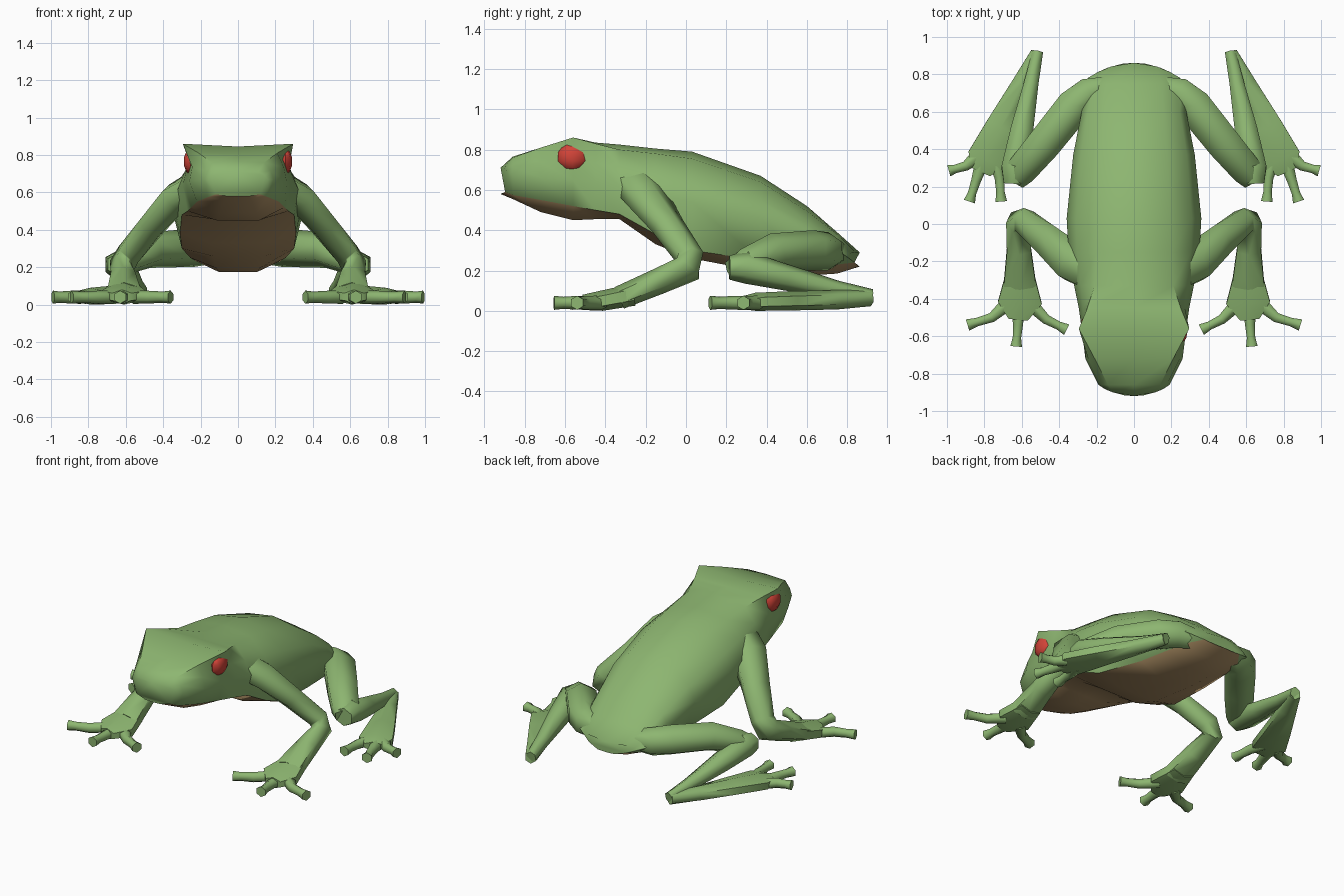
import bpy, bmesh, math
from mathutils import Vector


def material(name, rgb):
    m = bpy.data.materials.new(name)
    m.diffuse_color = (*rgb, 1)
    return m


GREEN = material("leaf green", (0.268, 0.468, 0.165))
BROWN = material("belly tan", (0.44, 0.29, 0.135))
RED = material("eye red", (0.65, 0.058, 0.04))


def finish(bm, name, mats, mirror=False, angle=45):
    bmesh.ops.recalc_face_normals(bm, faces=bm.faces)
    me = bpy.data.meshes.new(name)
    for f in bm.faces:
        f.smooth = True
    bm.to_mesh(me)
    bm.free()
    for m in mats:
        me.materials.append(m)
    me.set_sharp_from_angle(angle=math.radians(angle))
    ob = bpy.data.objects.new(name, me)
    bpy.context.collection.objects.link(ob)
    if mirror:
        ob.modifiers.new("mirror", "MIRROR").use_mirror_merge = False
    return ob


def loft(bm, rings):
    """Skin rings of points, close both ends, return side faces with their column."""
    vs = [[bm.verts.new(p) for p in r] for r in rings]
    n = len(vs[0])
    sides = []
    for a, b in zip(vs, vs[1:]):
        for j in range(n):
            k = (j + 1) % n
            sides.append((j, bm.faces.new((a[j], a[k], b[k], b[j]))))
    bm.faces.new(vs[0])
    bm.faces.new(vs[-1])
    return sides


def tube(bm, path, n=6):
    """Path of (x, y, z, half width, half height)."""
    pts = [Vector(p[:3]) for p in path]
    rings = []
    for i, p in enumerate(path):
        d1 = (pts[i] - pts[max(i - 1, 0)]).normalized()
        d2 = (pts[min(i + 1, len(pts) - 1)] - pts[i]).normalized()
        t = (d1 + d2).normalized()
        side = t.cross(Vector((0, 0, 1))).normalized()
        up = side.cross(t)
        rings.append([pts[i] + side * p[3] * math.cos(a) + up * p[4] * math.sin(a)
                      for a in (math.tau * (j + 0.5) / n for j in range(n))])
    loft(bm, rings)


def limb(name, *paths):
    bm = bmesh.new()
    for p in paths:
        tube(bm, p)
    return finish(bm, name, [GREEN], mirror=True, angle=68)


def toe(base, mid, tip):
    """Thin digit with a slightly swollen pad at the end."""
    b, m, t = (Vector((*q, 0.04)) for q in (base, mid, tip))
    neck = m.lerp(t, 0.6)
    return [(*b, 0.045, 0.036), (*m, 0.03, 0.034), (*neck, 0.026, 0.03), (*t, 0.036, 0.035)]


# Body and head: y, end bulge, top z, brow x z, side x z, belly edge x z, bottom z, cheek bulge
stations = [
    (-0.92, 0.04, 0.71, 0.11, 0.71, 0.16, 0.67, 0.12, 0.59, 0.58, 0.01),
    (-0.86, 0.0, 0.765, 0.14, 0.76, 0.19, 0.67, 0.16, 0.575, 0.555, 0.01),
    (-0.72, 0.0, 0.805, 0.21, 0.81, 0.26, 0.66, 0.22, 0.55, 0.49, 0.01),
    (-0.56, 0.0, 0.845, 0.295, 0.86, 0.28, 0.65, 0.25, 0.52, 0.45, -0.03),
    (-0.45, 0.0, 0.835, 0.25, 0.83, 0.295, 0.64, 0.27, 0.50, 0.455, 0.0),
    (-0.33, 0.0, 0.825, 0.21, 0.80, 0.32, 0.62, 0.30, 0.48, 0.455, 0.02),
    (-0.15, 0.0, 0.805, 0.20, 0.78, 0.35, 0.58, 0.31, 0.38, 0.33, 0.03),
    (0.03, 0.0, 0.79, 0.19, 0.755, 0.36, 0.54, 0.30, 0.30, 0.26, 0.035),
    (0.37, 0.0, 0.67, 0.18, 0.64, 0.325, 0.46, 0.255, 0.25, 0.195, 0.03),
    (0.60, 0.0, 0.52, 0.16, 0.495, 0.28, 0.38, 0.23, 0.235, 0.175, 0.025),
    (0.75, 0.0, 0.39, 0.15, 0.38, 0.255, 0.30, 0.20, 0.23, 0.185, 0.01),
    (0.862, -0.08, 0.29, 0.12, 0.29, 0.245, 0.28, 0.14, 0.24, 0.22, 0.01),
]
rings = []
for y, dy, zc, xu, zu, xs, zs, xb, zb, zbot, bulge in stations:
    half = [(0, zc), (xu, zu), ((xu + xs) / 2 + bulge, (zu + zs) / 2), (xs, zs),
            (xb, zb), (xb * 0.45, zbot), (0, zbot)]
    full = half + [(-x, z) for x, z in half[-2:0:-1]]
    rings.append([(x, y + dy * (x / xs) ** 2, z) for x, z in full])
bm = bmesh.new()
for column, face in loft(bm, rings):
    face.material_index = 1 if 4 <= column <= 7 else 0
finish(bm, "body", [GREEN, BROWN], angle=55)

# Eyes: faceted balls set under the brow
bm = bmesh.new()
bmesh.ops.create_uvsphere(bm, u_segments=8, v_segments=5, radius=1)
for v in bm.verts:
    v.co = (0.253 + v.co.x * 0.038, -0.562 + v.co.y * 0.077, 0.765 + v.co.z * 0.07)
finish(bm, "eyes", [RED], mirror=True)

# Front legs: upper arm, elbow, forearm
limb("front_legs", [
    (0.20, -0.26, 0.645, 0.12, 0.09),
    (0.33, -0.20, 0.57, 0.12, 0.085),
    (0.46, -0.09, 0.42, 0.095, 0.07),
    (0.585, 0.015, 0.27, 0.075, 0.07),
    (0.62, 0.01, 0.21, 0.065, 0.08),
    (0.615, -0.14, 0.145, 0.075, 0.065),
    (0.61, -0.33, 0.065, 0.10, 0.058),
])
# Front feet: webbed palm with three digits
limb("front_feet",
     [(0.61, -0.26, 0.08, 0.085, 0.055), (0.61, -0.42, 0.05, 0.135, 0.05),
      (0.62, -0.51, 0.042, 0.06, 0.038)],
     toe((0.67, -0.42), (0.76, -0.50), (0.89, -0.54)),
     toe((0.62, -0.45), (0.62, -0.54), (0.63, -0.655)),
     toe((0.56, -0.42), (0.47, -0.51), (0.36, -0.565)))

# Hind legs: thigh out to the knee, shank folded back to the heel
limb("hind_legs",
     [(0.12, 0.74, 0.29, 0.06, 0.07), (0.24, 0.705, 0.295, 0.09, 0.095),
      (0.32, 0.63, 0.30, 0.11, 0.10), (0.48, 0.43, 0.29, 0.105, 0.095),
      (0.60, 0.29, 0.235, 0.095, 0.075), (0.64, 0.235, 0.215, 0.07, 0.05)],
     [(0.64, 0.215, 0.215, 0.065, 0.06), (0.635, 0.30, 0.215, 0.085, 0.08),
      (0.60, 0.50, 0.165, 0.07, 0.065), (0.55, 0.75, 0.105, 0.045, 0.045),
      (0.515, 0.92, 0.07, 0.033, 0.038)])
# Hind feet: long wedge widening to three toes
limb("hind_feet",
     [(0.52, 0.915, 0.065, 0.038, 0.042), (0.60, 0.75, 0.055, 0.06, 0.048),
      (0.71, 0.52, 0.05, 0.095, 0.048), (0.79, 0.345, 0.045, 0.12, 0.045),
      (0.82, 0.28, 0.04, 0.065, 0.032)],
     toe((0.84, 0.36), (0.90, 0.31), (0.99, 0.285)),
     toe((0.81, 0.34), (0.845, 0.23), (0.88, 0.12)),
     toe((0.75, 0.35), (0.72, 0.25), (0.71, 0.12)))
